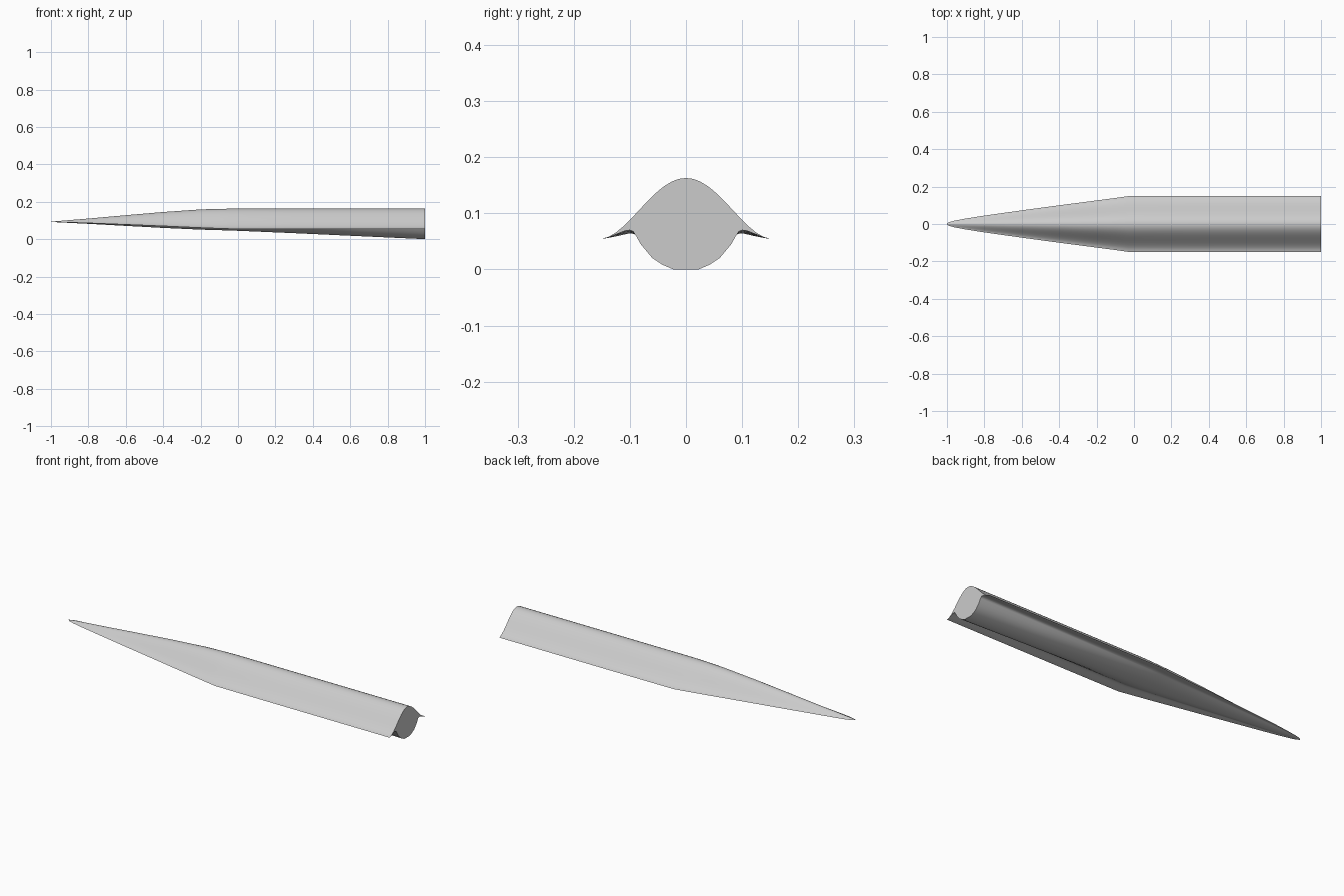
import bpy, bmesh, math

cube = bpy.data.objects.get("Cube")
if cube:
    bpy.data.objects.remove(cube, do_unlink=True)

grey = bpy.data.materials.new("light_grey")
grey.use_nodes = True
colour = (0.6, 0.6, 0.6, 1)
grey.diffuse_color = colour
grey.node_tree.nodes["Principled BSDF"].inputs["Base Color"].default_value = colour

# Hull stations: x, half width, top, edge, belly, groove rise
STATIONS = [
    (-1.0, .002, .093, .092, .0915, .0), (-.99, .009, .0945, .0917, .0912, .0005),
    (-.96, .018, .097, .0908, .090, .001), (-.9, .029, .102, .089, .087, .001),
    (-.8, .045, .110, .086, .082, .002), (-.6, .073, .128, .078, .071, .004),
    (-.4, .100, .145, .070, .060, .005), (-.2, .126, .159, .061, .051, .007),
    (-.1, .139, .162, .057, .048, .008), (-.03, .149, .163, .055, .046, .009),
    (.3, .15, .163, .055, .032, .011), (.65, .15, .163, .055, .016, .013),
    (1.0, .15, .163, .055, .0, .015),
]
# Belly half profile: fraction of width, height from belly (0) to groove (1)
BELLY = [(.15, 0), (.28, .12), (.40, .29), (.47, .47), (.54, .65), (.6, .88), (.63, .97), (.667, 1)]
# Lip underside: fraction of width, height from edge (0) to groove (1)
LIP = [(.71, .96), (.77, .75), (.87, .35), (.94, .1)]
STEPS = 24


def section(x, w, top, edge, belly, rise):
    """Closed ring: bell-shaped upper surface, then lipped underside."""
    ring = []
    for i in range(STEPS + 1):
        t = 1 - 2 * i / STEPS
        bell = max(0, .5 + .5 * math.cos(math.pi * t)) ** .85
        ring.append((x, w * t, edge + (top - edge) * bell))
    groove = edge + rise
    half = [(f, belly + (groove - belly) * h) for f, h in BELLY]
    half += [(f, edge + rise * h) for f, h in LIP]
    ring += [(x, -w * f, z) for f, z in reversed(half)]
    ring += [(x, w * f, z) for f, z in half]
    return ring


# Lofted hull with closed nose and flat rear face
bm = bmesh.new()
rings = [[bm.verts.new(p) for p in section(*s)] for s in STATIONS]
for a, b in zip(rings, rings[1:]):
    for i in range(len(a)):
        j = (i + 1) % len(a)
        bm.faces.new((a[i], a[j], b[j], b[i]))
bm.faces.new(rings[0])
bm.faces.new(rings[-1])
bmesh.ops.recalc_face_normals(bm, faces=bm.faces)
mesh = bpy.data.meshes.new("lifting_hull")
bm.to_mesh(mesh)
bm.free()
mesh.materials.append(grey)
hull = bpy.data.objects.new("lifting_hull", mesh)
bpy.context.collection.objects.link(hull)

# Smooth skin with sharp lips and rear rim
bpy.ops.object.select_all(action='DESELECT')
hull.select_set(True)
bpy.context.view_layer.objects.active = hull
bpy.ops.object.shade_smooth_by_angle(angle=math.radians(35))
